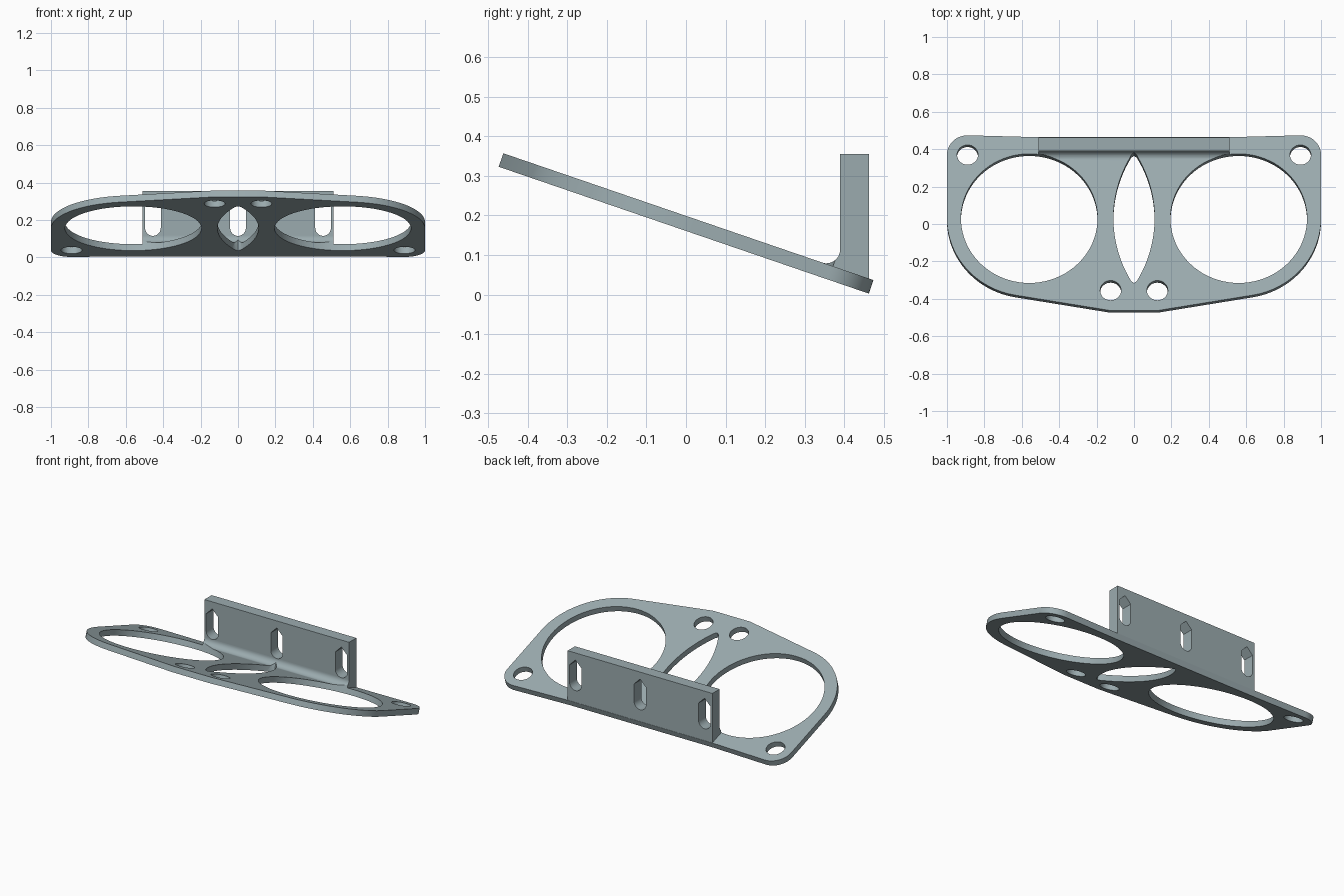
import bpy, bmesh, math
from mathutils import Matrix, Vector

if "Cube" in bpy.data.objects:
    bpy.data.objects.remove(bpy.data.objects["Cube"])

TILT = math.atan(0.3426)
C = math.cos(TILT)
THICK = 0.036
Z0 = 0.199                      # height of the sloped top face at y = 0
SLOPE = Matrix.Translation((0, 0, Z0)) @ Matrix.Rotation(-TILT, 4, 'X')
ALONG_X = Matrix(((0, 0, 1, 0), (1, 0, 0, 0), (0, 1, 0, 0), (0, 0, 0, 1)))
ALONG_Y = Matrix(((1, 0, 0, 0), (0, 0, -1, 0), (0, 1, 0, 0), (0, 0, 0, 1)))

metal = bpy.data.materials.new("blue grey")
metal.diffuse_color = (0.33, 0.41, 0.43, 1)
metal.use_nodes = True
metal.node_tree.nodes["Principled BSDF"].inputs["Base Color"].default_value = metal.diffuse_color


def prism(name, pts, lo, hi, matrix):
    """Extrude a flat outline from lo to hi, then place it with a matrix."""
    bm = bmesh.new()
    face = bm.faces.new([bm.verts.new((x, y, lo)) for x, y in pts])
    new = bmesh.ops.extrude_face_region(bm, geom=[face])["geom"]
    bmesh.ops.translate(bm, vec=(0, 0, hi - lo),
                        verts=[v for v in new if isinstance(v, bmesh.types.BMVert)])
    bm.transform(matrix)
    bmesh.ops.recalc_face_normals(bm, faces=bm.faces)
    mesh = bpy.data.meshes.new(name)
    bm.to_mesh(mesh)
    bm.free()
    mesh.materials.append(metal)
    ob = bpy.data.objects.new(name, mesh)
    bpy.context.collection.objects.link(ob)
    return ob


def arc(cx, cy, r, a0, a1, n):
    return [(cx + r * math.cos(math.radians(a0 + (a1 - a0) * i / n)),
             cy + r * math.sin(math.radians(a0 + (a1 - a0) * i / n))) for i in range(n + 1)]


def circle(cx, cy, r, n):
    return arc(cx, cy, r, 0, 360, n)[:-1]


def combine(target, other, operation):
    """Apply a boolean and remove the helper."""
    mod = target.modifiers.new("combine", 'BOOLEAN')
    mod.operation, mod.solver, mod.object = operation, 'EXACT', other
    bpy.context.view_layer.objects.active = target
    bpy.ops.object.modifier_apply(modifier=mod.name)
    bpy.data.objects.remove(other)


def top_z(y):
    return Z0 - y * math.tan(TILT)


# Sloped plate: half outline, then mirrored
mid = 0.03 / C
half = [(0.13, -0.462 / C)]
half += arc(0.56, mid, 0.44, -80.3, 0, 32)
half += arc(0.89, 0.37 / C, 0.11, 0, 92, 16)
half += [(0.51, 0.464 / C)]
outline = half + [(-x, y) for x, y in reversed(half)]
plate = prism("mounting_bracket", outline, -THICK, 0, SLOPE)

# Rounded fillet between plate and upright flange
r = 0.036
fillet_pts = arc(0.354, 0.115, r, -90 - math.degrees(TILT), 0, 12)
fillet_pts += [(0.40, 0.115), (0.40, 0.045), (0.345, 0.068)]
combine(plate, prism("fillet", fillet_pts, -0.51, 0.51, ALONG_X), 'UNION')

# Large round openings, screw holes and the centre lens opening
openings = []
for s in (-1, 1):
    openings += [circle(s * 0.56, mid, 0.365, 80),
                 circle(s * 0.89, 0.37 / C, 0.056, 32),
                 circle(s * 0.125, -0.355 / C, 0.056, 32)]
R = 0.711
side = []
for i in range(25):
    w = -0.355 + 0.71 * i / 24
    side.append((math.sqrt(R * R - w * w) - R + 0.11, mid + w))
openings.append([(0, mid - 0.365)] + side + [(0, mid + 0.365)]
                + [(-x, y) for x, y in reversed(side)])
for pts in openings:
    combine(plate, prism("opening_cutter", pts, -0.1, 0.03, SLOPE), 'DIFFERENCE')

# Upright flange with three slots, round below and pointed above
flange = prism("flange", [(0.39, 0.05), (0.45, 0.03), (0.463, top_z(0.463)),
                          (0.463, 0.355), (0.39, 0.355)], -0.51, 0.51, ALONG_X)
for x in (-0.455, 0, 0.455):
    slot = arc(x, 0.157, 0.042, 180, 360, 16) + [(x + 0.042, 0.268), (x, 0.31), (x - 0.042, 0.268)]
    combine(flange, prism("slot_cutter", slot, -0.6, -0.3, ALONG_Y), 'DIFFERENCE')
combine(plate, flange, 'UNION')

# Smooth the curved walls, keep edges sharp
bpy.ops.object.select_all(action='DESELECT')
plate.select_set(True)
bpy.context.view_layer.objects.active = plate
bpy.ops.object.shade_smooth_by_angle(angle=math.radians(30))
